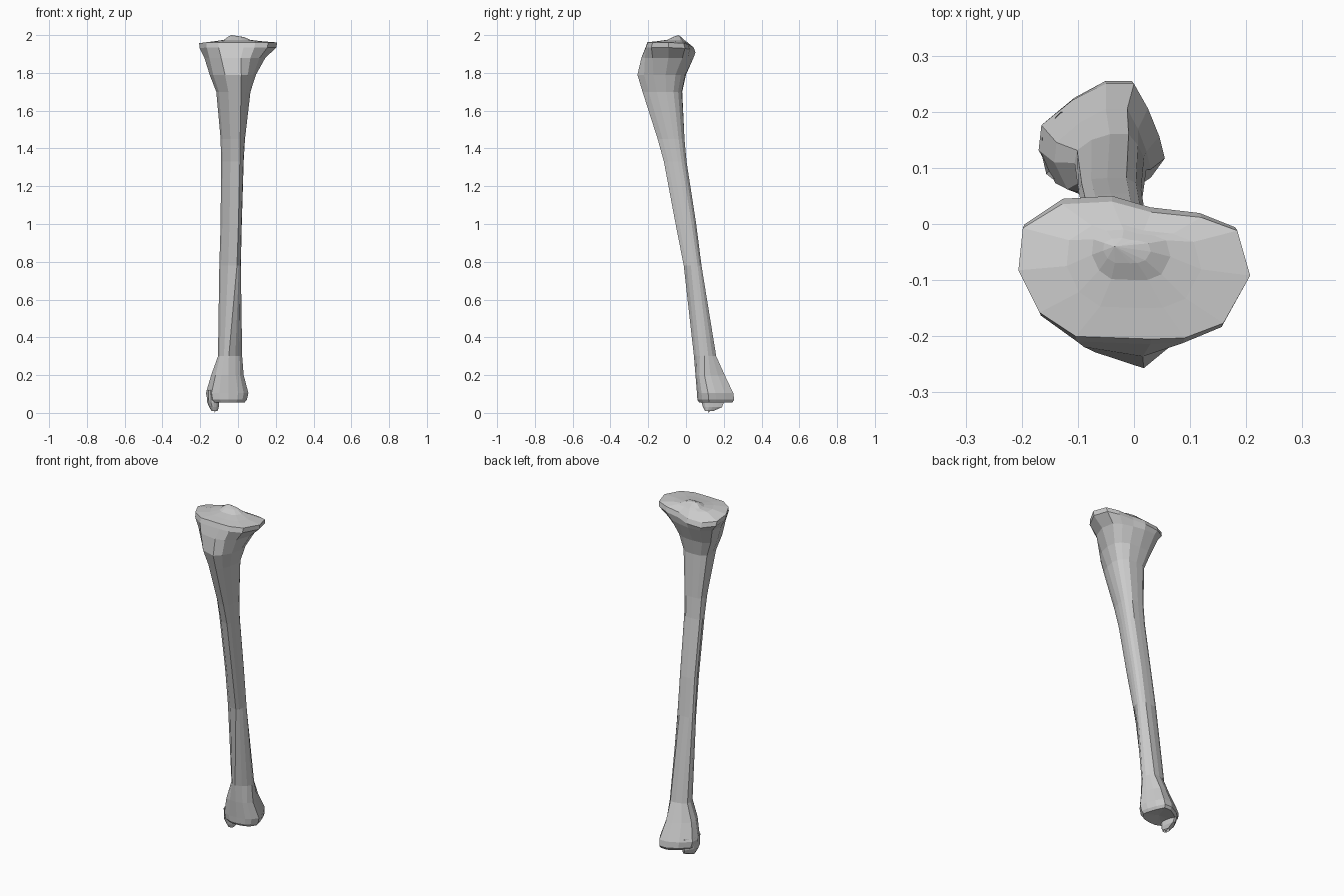
import bpy, bmesh

if "Cube" in bpy.data.objects:
    bpy.data.objects.remove(bpy.data.objects["Cube"])

# Outlines seen from above, starting at the front and running round the right side
PLATEAU = [(.03, -.21), (.09, -.208), (.16, -.18), (.208, -.09), (.185, -.005), (.12, .02), (.03, .03),
           (-.04, .05), (-.13, .045), (-.2, 0), (-.208, -.08), (-.17, -.16), (-.105, -.205)]
DISTAL = [(-.05, .06), (0, .07), (.03, .085), (.055, .12), (.045, .16), (.025, .21), (0, .255),
          (-.05, .255), (-.11, .225), (-.165, .18), (-.17, .135), (-.14, .075), (-.1, .06)]


def normalise(points):
    xs, ys = zip(*points)
    return [((x - min(xs)) / (max(xs) - min(xs)), (y - min(ys)) / (max(ys) - min(ys))) for x, y in points]


def shaft_outline(c):
    # rounded triangle with its sharp front crest at width fraction c
    k = 1 - c
    return [(c, 0), (c + .5 * k, .18), (c + .85 * k, .4), (1, .62), (.98, .78), (.9, .9), (.75, 1),
            (.45, 1), (.2, .98), (.05, .9), (0, .75), (.1 * c, .48), (.5 * c, .14)]


def ring(outline, z, x0, x1, y0, y1, drop=0):
    return [(x0 + u * (x1 - x0), y0 + v * (y1 - y0), z - drop * v ** 3 * (1.3 - u)) for u, v in outline]


def mix(a, b, t):
    return [(p[0] + (q[0] - p[0]) * t, p[1] + (q[1] - p[1]) * t) for p, q in zip(a, b)]


def loft(name, rings, bottom, top):
    # skin the rings and close both ends with fans to a point
    bm = bmesh.new()
    loops = [[bm.verts.new(p) for p in r] for r in rings]
    n = len(loops[0])
    for a, b in zip(loops, loops[1:]):
        for i in range(n):
            j = (i + 1) % n
            bm.faces.new((a[i], a[j], b[j], b[i]))
    for loop, tip in ((loops[0], bottom), (loops[-1], top)):
        v = bm.verts.new(tip)
        for i in range(n):
            bm.faces.new((loop[i], loop[(i + 1) % n], v))
    bmesh.ops.recalc_face_normals(bm, faces=bm.faces)
    mesh = bpy.data.meshes.new(name)
    bm.to_mesh(mesh)
    bm.free()
    obj = bpy.data.objects.new(name, mesh)
    bpy.context.collection.objects.link(obj)
    return obj


plateau, distal = normalise(PLATEAU), normalise(DISTAL)
rings = []

# Flared lower end: z, x0, x1, y0, y1
for row in [(.055, -.145, .035, .07, .245), (.07, -.162, .047, .06, .255),
            (.105, -.17, .055, .058, .25), (.2, -.142, .03, .05, .205)]:
    rings.append(ring(distal, *row))

# Shaft: z, x0, x1, y0, y1, crest position, share of the end outline
SHAFT = [(.3, -.106, .022, .042, .16, .36, .5), (.78, -.099, .015, -.012, .082, .82, 0),
         (1.0, -.092, .02, -.055, .054, .84, 0), (1.33, -.09, .03, -.117, .003, .83, 0),
         (1.45, -.092, .037, -.15, -.008, .8, 0)]
for z, x0, x1, y0, y1, c, t in SHAFT:
    rings.append(ring(mix(shaft_outline(c), distal, t), z, x0, x1, y0, y1))

# Front bump and widening upper end
UPPER = [(1.7, -.115, .066, -.23, -.02, .75, .15), (1.79, -.15, .095, -.257, .0, .72, .25),
         (1.88, -.178, .145, -.236, .04, .65, .65)]
for z, x0, x1, y0, y1, c, t in UPPER:
    rings.append(ring(mix(shaft_outline(c), plateau, t), z, x0, x1, y0, y1))

# Joint plateau, slightly dished, with the raised centre
for row in [(1.935, -.203, .203, -.214, .05, .03), (1.962, -.206, .207, -.205, .04, .03),
            (1.968, -.12, .12, -.15, .0, 0), (1.975, -.075, .065, -.1, -.01, 0),
            (1.99, -.055, .03, -.07, -.025, 0)]:
    rings.append(ring(plateau, *row))
loft("shin_bone", rings, (-.05, .15, .065), (-.035, -.04, 2.0))

# Inner ankle knob
knob = [ring(distal, *row) for row in
        [(.12, -.165, -.1, .08, .2), (.055, -.163, -.1, .083, .2),
         (.03, -.152, -.102, .09, .19), (.01, -.14, -.108, .1, .145)]]
loft("ankle_knob", knob, (-.122, .12, 0), (-.13, .13, .14))
